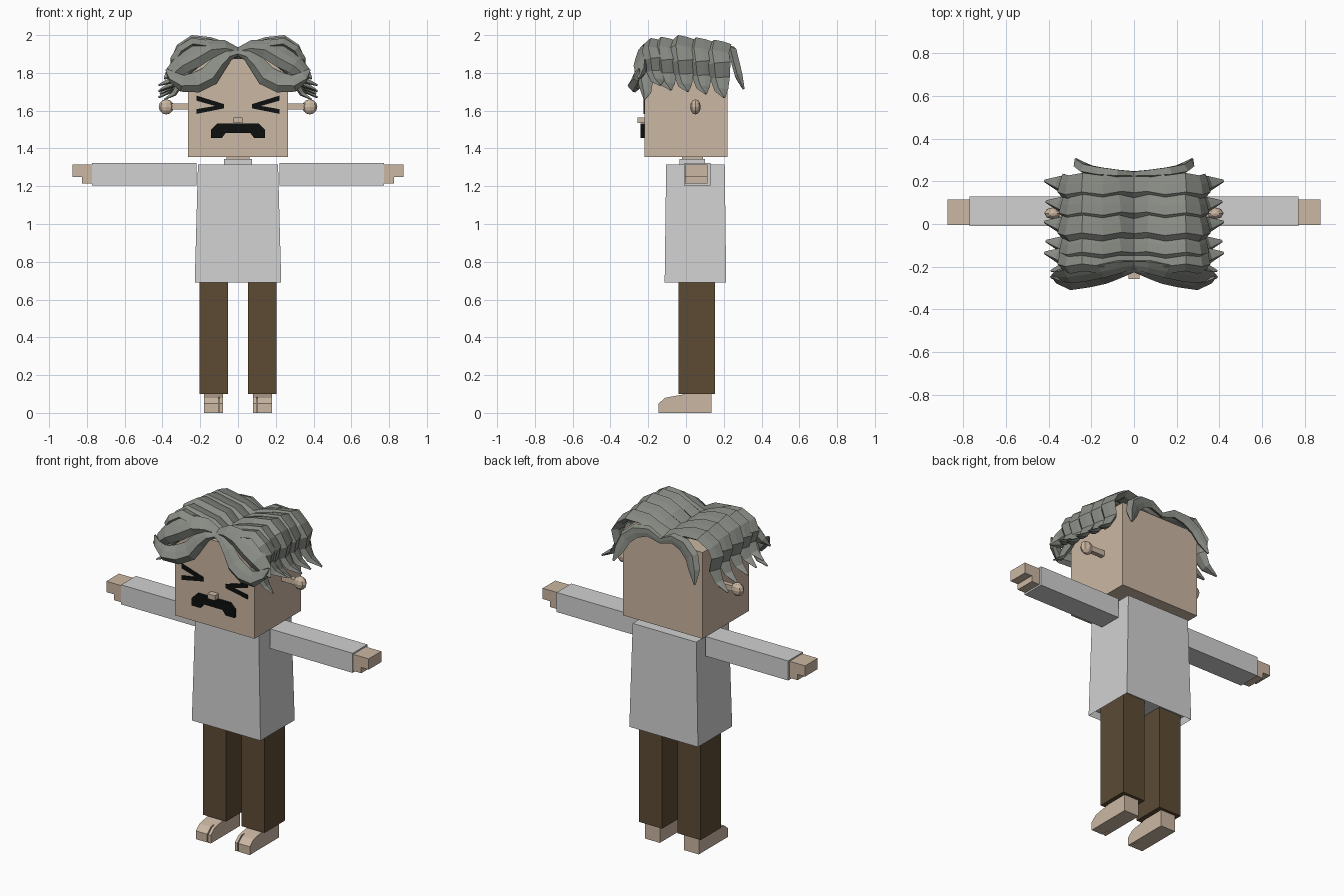
import bpy
import bmesh
import math
from mathutils import Matrix, Vector

default_cube = bpy.data.objects.get("Cube")
if default_cube:
    bpy.data.objects.remove(default_cube, do_unlink=True)


def make_material(name, colour):
    material = bpy.data.materials.new(name)
    material.use_nodes = True
    rgba = (*colour, 1.0)
    material.diffuse_color = rgba
    shader = material.node_tree.nodes["Principled BSDF"]
    shader.inputs["Base Color"].default_value = rgba
    return material


skin = make_material("skin", (0.60, 0.475, 0.365))
shirt = make_material("shirt grey", (0.64, 0.64, 0.64))
trouser = make_material("trouser brown", (0.107, 0.07, 0.034))
hair = make_material("hair grey", (0.25, 0.265, 0.235))
black = make_material("black", (0.004, 0.005, 0.005))


def finish(name, mesh_data, material, mirrored=False):
    bmesh.ops.recalc_face_normals(mesh_data, faces=mesh_data.faces)
    mesh = bpy.data.meshes.new(name)
    mesh_data.to_mesh(mesh)
    mesh_data.free()
    mesh.materials.append(material)
    part = bpy.data.objects.new(name, mesh)
    bpy.context.collection.objects.link(part)
    if mirrored:
        part.modifiers.new("mirror", "MIRROR").use_axis[0] = True


def placed(centre, size):
    return Matrix.Translation(centre) @ Matrix.Diagonal((*size, 1))


def box(name, x_range, y_range, z_range, material, mirrored=False):
    """Box spanning the given ranges."""
    ranges = (x_range, y_range, z_range)
    size = [high - low for low, high in ranges]
    centre = [(high + low) / 2 for low, high in ranges]
    mesh_data = bmesh.new()
    bmesh.ops.create_cube(mesh_data, size=1, matrix=placed(centre, size))
    finish(name, mesh_data, material, mirrored)


def bridge(mesh_data, first, second):
    """Faces joining two rings of equal length."""
    for k in range(len(first)):
        n = (k + 1) % len(first)
        mesh_data.faces.new((first[k], first[n], second[n], second[k]))


def prism(name, outline, axis, low, high, material, mirrored=False):
    """Outline in the plane across the axis, extruded from low to high."""
    mesh_data = bmesh.new()
    caps = []
    for depth in (low, high):
        ring = []
        for point in outline:
            coords = list(point)
            coords.insert(axis, depth)
            ring.append(mesh_data.verts.new(coords))
        mesh_data.faces.new(ring)
        caps.append(ring)
    bridge(mesh_data, *caps)
    finish(name, mesh_data, material, mirrored)


def strand(name, path, widths, thickness, across_hint):
    """Ridged lock of hair swept along a path and mirrored to the other side."""
    section = ((-1, -.3), (-.45, 1), (.3, .6), (1, 0), (.4, -1), (-.5, -1))
    points = [Vector(point) for point in path]
    hint = Vector(across_hint)
    on_parting = points[0].x == 0
    mesh_data = bmesh.new()
    rings = []
    for i, point in enumerate(points):
        tangent = (points[min(i + 1, len(points) - 1)] - points[max(i - 1, 0)]).normalized()
        across = (hint - tangent * hint.dot(tangent)).normalized()
        normal = tangent.cross(across)
        depth = thickness * min(1, widths[i] / max(widths) + 0.1)
        ring = []
        for side, lift in section:
            position = point + across * side * widths[i] + normal * lift * depth
            if i == 0 and on_parting:
                position.x = 0
            ring.append(mesh_data.verts.new(position))
        rings.append(ring)
    for first, second in zip(rings, rings[1:]):
        bridge(mesh_data, first, second)
    mesh_data.faces.new(rings[-1])
    if not on_parting:
        mesh_data.faces.new(rings[0])
    finish(name, mesh_data, hair, True)


# Head, neck and collar
box("head", (-.265, .265), (-.22, .22), (1.355, 1.875), skin)
box("neck", (-.06, .06), (-.02, .09), (1.3, 1.36), skin)
box("collar", (-.075, .075), (-.035, .1), (1.3, 1.343), shirt)

# Shirt body, widening downwards, with a recessed underside
body = bmesh.new()
bmesh.ops.create_cube(body, size=1, matrix=placed((0, .05, 1.0025), (.424, .31, .625)))
bottom = min(body.faces, key=lambda f: f.calc_center_median().z)
for vert in bottom.verts:
    vert.co.x *= 1.08
    vert.co.y += math.copysign(.008, vert.co.y - .05)
bmesh.ops.inset_region(body, faces=[bottom], thickness=.012)
bmesh.ops.translate(body, verts=bottom.verts, vec=(0, 0, .04))
finish("shirt_body", body, shirt)

# Arms and hands
box("sleeves", (.22, .772), (-.01, .13), (1.205, 1.323), shirt, True)
prism("hands", ((.76, 1.215), (.825, 1.215), (.825, 1.25), (.875, 1.25),
                (.875, 1.315), (.76, 1.315)), 1, -.005, .115, skin, True)

# Legs and split-toed feet
box("trouser_legs", (.052, .205), (-.04, .153), (.1, .735), trouser, True)
prism("feet", ((.135, 0), (.135, .105), (0, .1), (-.085, .085), (-.085, 0)),
      0, .08, .18, skin, True)
toe = ((-.08, 0), (-.08, .086), (-.11, .08), (-.145, .05), (-.145, 0))
prism("big_toes", toe, 0, .08, .097, skin, True)
prism("small_toes", toe, 0, .104, .18, skin, True)

# Ears on short stems
box("ear_stems", (.26, .36), (.036, .064), (1.605, 1.638), skin, True)
ears = bmesh.new()
bmesh.ops.create_uvsphere(ears, u_segments=8, v_segments=6, radius=.04,
                          matrix=placed((.38, .05, 1.62), (1, .7, 1)))
finish("ears", ears, skin, True)

# Nose, moustache and squeezed-shut eyes
box("nose", (-.025, .025), (-.257, -.215), (1.535, 1.564), skin)
half = ((.065, 1.483), (.085, 1.455), (.142, 1.455), (.142, 1.5), (.108, 1.533))
prism("moustache", half + tuple((-x, z) for x, z in reversed(half)), 1, -.24, -.218, black)
prism("upper_eye_lines", ((.22, 1.653), (.22, 1.68), (.075, 1.635), (.075, 1.612)),
      1, -.226, -.219, black, True)
prism("lower_eye_lines", ((.22, 1.583), (.22, 1.608), (.075, 1.633), (.075, 1.612)),
      1, -.226, -.219, black, True)

# Locks draped from the parting over each side of the head
drape = ((0, 1.895), (.07, 1.94), (.15, 1.965), (.24, 1.975), (.305, 1.93),
         (.335, 1.86), (.318, 1.785), (.355, 1.725), (.42, 1.69))
taper = (.055, .06, .062, .062, .062, .06, .052, .036, .006)
sway = (0, .008, -.006, .006, -.006, .004, .008, .016, .03)
lock_rows = ((.172, -.02), (.075, 0), (-.02, .012), (-.11, .02), (-.165, .045))
for row, (y, tip_lift) in enumerate(lock_rows):
    path = [(x - .007 * (row % 2) * (x > .3), y + shift, z + tip_lift * (i / 8) ** 2
             - .01 * abs(row - 2) * (0 < i < 5))
            for i, ((x, z), shift) in enumerate(zip(drape, sway))]
    strand(f"side_lock_{row + 1}", path, taper, .024, (0, 1, 0))

# Fringe swept away from the parting
strand("upper_fringe", ((0, -.19, 1.915), (.07, -.2, 1.935), (.15, -.215, 1.93),
                        (.23, -.23, 1.885), (.3, -.24, 1.845), (.35, -.24, 1.8),
                        (.39, -.25, 1.77)),
       (.025, .045, .055, .06, .055, .04, .005), .03, (.4, .5, 1))
strand("lower_fringe", ((0, -.215, 1.905), (.05, -.225, 1.895), (.1, -.235, 1.85),
                        (.15, -.25, 1.785), (.22, -.265, 1.75), (.295, -.28, 1.745),
                        (.35, -.265, 1.78), (.38, -.25, 1.82)),
       (.015, .03, .045, .055, .055, .045, .03, .005), .028, (.6, .2, 1))
strand("temple_curl", ((.2, -.21, 1.86), (.27, -.215, 1.81), (.305, -.215, 1.75),
                       (.34, -.21, 1.69), (.39, -.22, 1.66)),
       (.03, .045, .04, .025, .004), .02, (0, 1, .2))

# Short locks hanging behind
strand("back_locks", ((0, .238, 1.885), (.08, .242, 1.92), (.16, .25, 1.905),
                      (.22, .262, 1.855), (.25, .28, 1.785), (.272, .305, 1.715)),
       (.02, .03, .04, .042, .035, .006), .022, (-.5, .3, -1))
